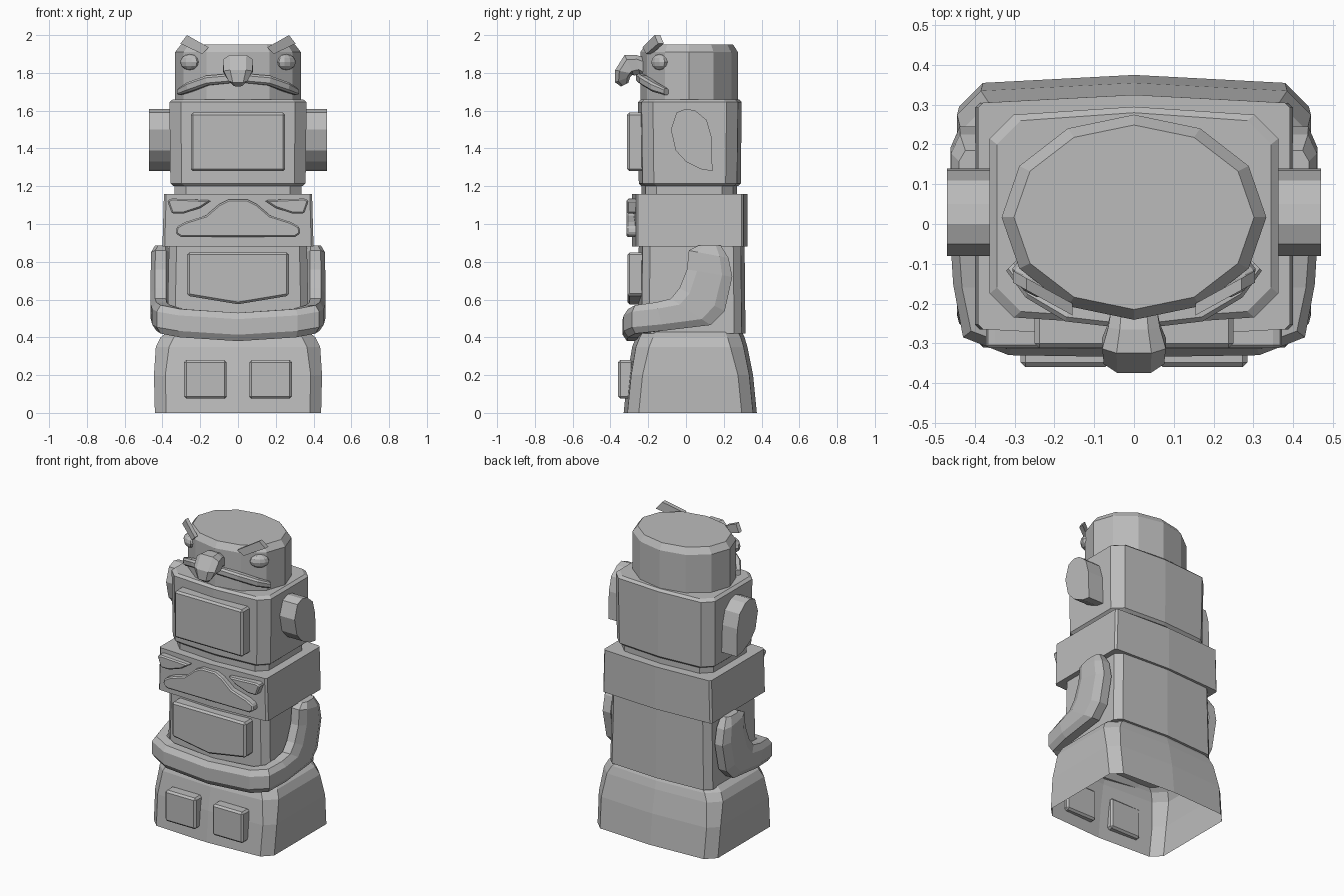
import bpy, bmesh, math
from mathutils import Vector

if "Cube" in bpy.data.objects:
    bpy.data.objects.remove(bpy.data.objects["Cube"])

stone = bpy.data.materials.new("grey_stone")
stone.use_nodes = True
stone.diffuse_color = (0.5, 0.5, 0.5, 1)
stone.node_tree.nodes["Principled BSDF"].inputs["Base Color"].default_value = (0.5, 0.5, 0.5, 1)


def loft(name, rings, bottom=True, bevel=0):
    """Skin a list of closed point rings, with end caps."""
    bm = bmesh.new()
    loops = [[bm.verts.new(p) for p in ring] for ring in rings]
    n = len(loops[0])
    for a, b in zip(loops, loops[1:]):
        for i in range(n):
            j = (i + 1) % n
            bm.faces.new((a[i], a[j], b[j], b[i]))
    if bottom:
        bm.faces.new(loops[0][::-1])
    bm.faces.new(loops[-1])
    bmesh.ops.recalc_face_normals(bm, faces=bm.faces)
    mesh = bpy.data.meshes.new(name)
    bm.to_mesh(mesh)
    bm.free()
    mesh.materials.append(stone)
    obj = bpy.data.objects.new(name, mesh)
    bpy.context.collection.objects.link(obj)
    if bevel:
        mod = obj.modifiers.new("soft_edge", "BEVEL")
        mod.width = bevel
        mod.segments = 1
        mod.limit_method = "ANGLE"
        mod.angle_limit = math.radians(40)
    return obj


def section(z, w, front, back, c, bulge=0.02):
    """Chamfered rectangle with slightly pointed front and back."""
    f, b = front + bulge, back - bulge
    half = [(w - c, f), (w, f + c), (w, b - c), (w - c, b)]
    pts = [(0, front)] + half + [(0, back)] + [(-x, y) for x, y in half[::-1]]
    return [(x, y, z) for x, y in pts]


def plate(name, outline, front, back, bevel=0.012):
    """Front-facing plate from an x, z outline."""
    return loft(name, [[(x, y, z) for x, z in outline] for y in (back, front)], bevel=bevel)


def sweep(name, stations):
    """Eight-sided bar through stations of centre, half-height and half-thickness."""
    k = 0.55
    shape = [(1, k), (k, 1), (-k, 1), (-1, k), (-1, -k), (-k, -1), (k, -1), (1, -k)]
    rings = [[Vector(c) + Vector(u) * a + Vector(v) * b for a, b in shape]
             for c, u, v in stations]
    return loft(name, rings)


def mirrored(stations):
    """Continue a half path, ending on the centre line, to the other side."""
    flip = lambda p: (-p[0], p[1], p[2])
    return stations + [(flip(c), flip(u), flip(v)) for c, u, v in stations[-2::-1]]


# Hollow base, open underneath
loft("base", [
    section(0, 0.44, -0.33, 0.375, 0.06),
    section(0.2, 0.445, -0.31, 0.355, 0.06),
    section(0.35, 0.435, -0.285, 0.325, 0.07),
    section(0.40, 0.41, -0.265, 0.31, 0.07),
    section(0.44, 0.36, -0.24, 0.29, 0.07)], bottom=False)

# Stacked body blocks
loft("lower_torso", [section(0.42, 0.375, -0.255, 0.315, 0.04),
                     section(0.89, 0.365, -0.25, 0.31, 0.04)])
loft("face_band", [section(0.88, 0.40, -0.285, 0.325, 0.012),
                   section(1.16, 0.392, -0.285, 0.325, 0.012)])
loft("neck_ring", [section(1.15, 0.335, -0.235, 0.27, 0.06),
                   section(1.21, 0.335, -0.235, 0.27, 0.06)])
loft("upper_torso", [
    section(1.20, 0.34, -0.235, 0.275, 0.06),
    section(1.215, 0.358, -0.25, 0.29, 0.06),
    section(1.645, 0.363, -0.255, 0.295, 0.06),
    section(1.66, 0.345, -0.24, 0.28, 0.06)])


# Twelve-sided head with a chamfered top
def head_ring(z, rx, ry):
    turn = [math.tau * i / 12 for i in range(12)]
    return [(rx * math.sin(t), 0.017 + ry * math.cos(t), z) for t in turn]


loft("head", [head_ring(1.64, 0.333, 0.258), head_ring(1.91, 0.333, 0.258),
              head_ring(1.95, 0.302, 0.232)])

# Raised panels on the centre line
plate("chest_panel", [(-0.25, 1.28), (0.25, 1.28), (0.25, 1.59), (-0.25, 1.59)], -0.312, -0.2)
plate("belly_panel", [(-0.27, 0.62), (0, 0.575), (0.27, 0.62), (0.27, 0.85), (-0.27, 0.85)],
      -0.31, -0.2)
half = [(0.30, 0.93), (0.33, 0.95), (0.325, 0.985), (0.28, 1.01), (0.17, 1.045),
        (0.10, 1.105), (0.05, 1.13)]
plate("band_mouth", half + [(-x, z) for x, z in half[::-1]], -0.315, -0.25, 0.008)

# Folded arms joined across the front
sweep("arms", mirrored([
    ((0.405, 0.125, 0.885), (0, 0.06, 0), (0.035, 0, 0)),
    ((0.41, 0.12, 0.84), (0, 0.105, -0.02), (0.05, 0, 0)),
    ((0.41, 0.125, 0.74), (0, 0.12, -0.02), (0.052, 0, 0)),
    ((0.41, 0.085, 0.60), (0, 0.12, -0.06), (0.052, 0, 0)),
    ((0.41, 0.025, 0.535), (0, 0.105, -0.07), (0.052, 0, 0)),
    ((0.405, -0.14, 0.51), (0, 0.02, -0.075), (0.05, 0, 0)),
    ((0.385, -0.25, 0.495), (0, 0, -0.075), (0.045, -0.035, 0)),
    ((0.30, -0.28, 0.475), (0, 0, -0.075), (0.015, -0.05, 0)),
    ((0, -0.285, 0.455), (0, 0, -0.075), (0, -0.05, 0))]))

# Hooked beak and drooping mouth on the head
sweep("beak", [
    ((0, -0.20, 1.82), (0, 0, 0.055), (0.055, 0, 0)),
    ((0, -0.255, 1.845), (0, -0.01, 0.05), (0.065, 0, 0)),
    ((0, -0.30, 1.84), (0, -0.025, 0.055), (0.08, 0, 0)),
    ((0, -0.325, 1.805), (0, -0.05, 0.01), (0.076, 0, 0)),
    ((0, -0.335, 1.765), (0, -0.04, -0.015), (0.05, 0, 0)),
    ((0, -0.325, 1.738), (0, -0.02, -0.01), (0.025, 0, 0))])
sweep("head_mouth", mirrored([
    ((0.31, -0.105, 1.70), (0, 0, 0.018), (0.012, -0.012, 0)),
    ((0.255, -0.165, 1.725), (0.005, 0, 0.025), (0.015, -0.02, 0)),
    ((0.16, -0.22, 1.76), (0.005, 0, 0.025), (0.01, -0.025, 0)),
    ((0, -0.24, 1.775), (0, 0, 0.025), (0, -0.025, 0))]))

# Paired parts
for side, s in (("left", 1), ("right", -1)):
    plate(side + "_base_panel", [(s * x, z) for x, z in
          ((0.06, 0.075), (0.285, 0.075), (0.285, 0.28), (0.06, 0.28))], -0.36, -0.28)
    plate(side + "_band_eye", [(s * x, z) for x, z in
          ((0.14, 1.125), (0.20, 1.085), (0.29, 1.055), (0.35, 1.055), (0.375, 1.125),
           (0.35, 1.135))], -0.312, -0.25, 0.008)

    # Side ear, a tilted rounded slab
    ear = [(-0.08, 1.50), (-0.05, 1.59), (0, 1.61), (0.05, 1.60), (0.11, 1.55),
           (0.135, 1.46), (0.14, 1.28), (0.08, 1.29), (0, 1.33), (-0.055, 1.39)]
    loft(side + "_ear", [[(s * x, y, z) for y, z in ear] for x in (0.3, 0.47)])

    # Slanted brow
    brow = [(0.155, 1.935), (0.27, 2.0), (0.305, 1.955), (0.19, 1.90)]
    loft(side + "_brow", [[(s * x, -0.315 + 0.55 * x + d, z) for x, z in brow]
                          for d in (0, 0.03)])

    # Oval eye set into the head
    bpy.ops.mesh.primitive_uv_sphere_add(segments=10, ring_count=6, radius=1,
                                         location=(s * 0.255, -0.14, 1.857),
                                         rotation=(0, 0, s * 0.67))
    eye = bpy.context.object
    eye.name = side + "_head_eye"
    eye.scale = (0.06, 0.035, 0.042)
    eye.data.materials.append(stone)
